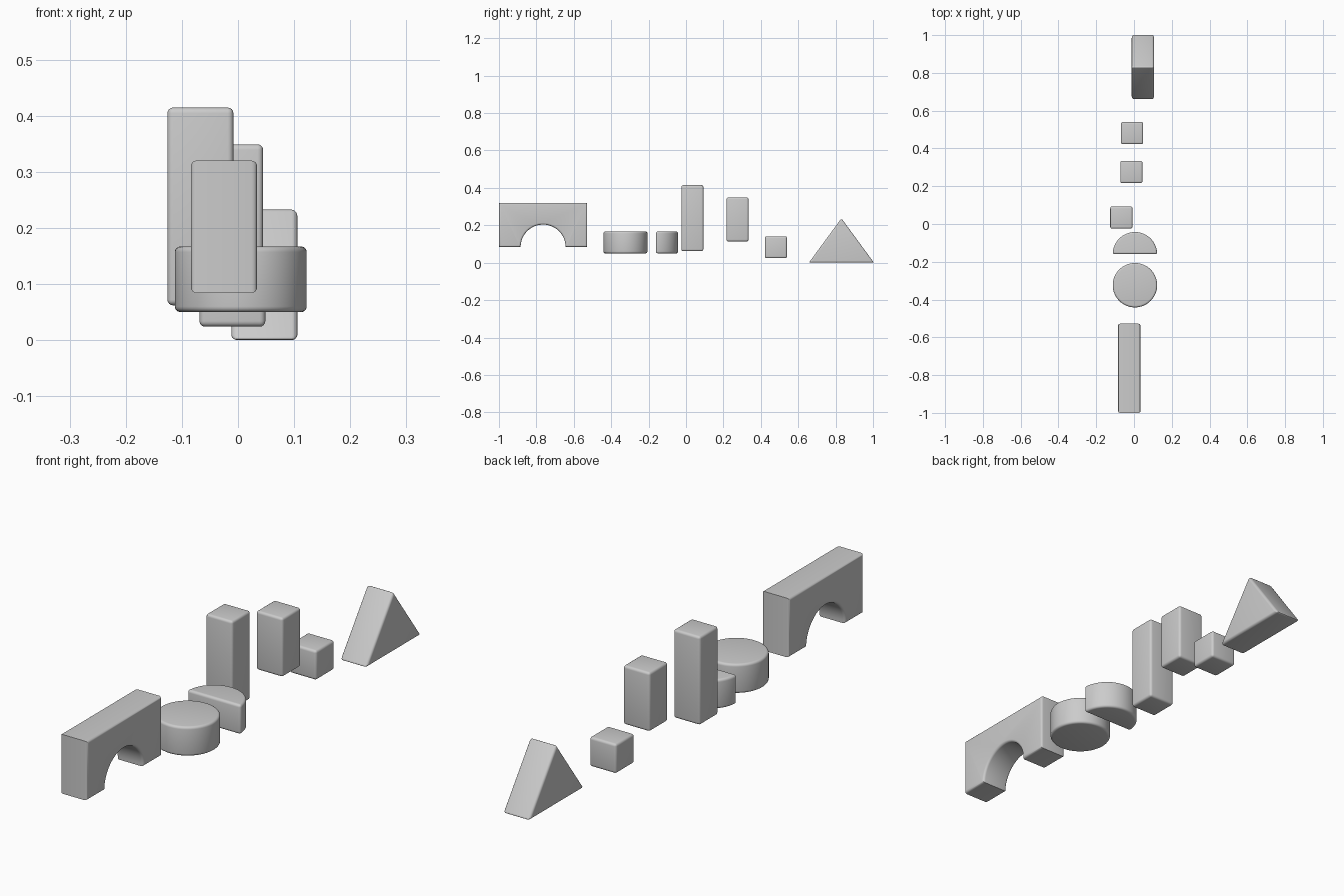
import bpy, bmesh
from math import sin, cos, pi, radians
from mathutils import Vector

if "Cube" in bpy.data.objects:
    bpy.data.objects.remove(bpy.data.objects["Cube"])

BEVEL = 0.010
U = 0.1175  # block module


def block(name, pts, axis, lo, hi, rims_only=False):
    """Extrude a 2D profile along x (points y,z) or z (points x,y) and round its edges."""
    def place(p, d):
        return (d, p[0], p[1]) if axis == 'x' else (p[0], p[1], d)

    bm = bmesh.new()
    face = bm.faces.new([bm.verts.new(place(p, lo)) for p in pts])
    ext = bmesh.ops.extrude_face_region(bm, geom=[face])
    move = Vector((hi - lo, 0, 0)) if axis == 'x' else Vector((0, 0, hi - lo))
    bmesh.ops.translate(bm, vec=move,
                        verts=[g for g in ext['geom'] if isinstance(g, bmesh.types.BMVert)])
    bmesh.ops.recalc_face_normals(bm, faces=bm.faces[:])
    edges = []
    for e in bm.edges:
        d = (e.verts[0].co - e.verts[1].co).normalized()
        across = abs(d.dot(move.normalized())) > 0.9
        if e.calc_face_angle(0) > radians(30) and not (rims_only and across):
            edges.append(e)
    bmesh.ops.bevel(bm, geom=edges, offset=BEVEL, offset_type='OFFSET',
                    segments=4, profile=0.5, affect='EDGES', clamp_overlap=True)
    bmesh.ops.recalc_face_normals(bm, faces=bm.faces[:])
    me = bpy.data.meshes.new(name)
    bm.to_mesh(me)
    bm.free()
    ob = bpy.data.objects.new(name, me)
    bpy.context.collection.objects.link(ob)
    bpy.ops.object.select_all(action='DESELECT')
    ob.select_set(True)
    bpy.context.view_layer.objects.active = ob
    bpy.ops.object.shade_smooth_by_angle(angle=radians(35))
    return ob


def box(name, x, y, z, height):
    h = U / 2
    pts = [(x - h, y - h), (x + h, y - h), (x + h, y + h), (x - h, y + h)]
    return block(name, pts, 'z', z, z + height)


def arc(cx, cy, r, a0, a1, n, close=False):
    return [(cx + r * cos(a0 + (a1 - a0) * i / n), cy + r * sin(a0 + (a1 - a0) * i / n))
            for i in range(n if close else n + 1)]


# arch bridge: rectangle with a half-round opening
y0, y1, z0, z1 = -1.0, -0.528, 0.084, 0.320
arch = [(y0, z0), (y0, z1), (y1, z1), (y1, z0)]
arch += arc((y0 + y1) / 2, z0, 0.120, 0, pi, 32)
block("arch_block", arch, 'x', -0.084, 0.034, rims_only=True)

# round and half-round blocks
block("cylinder_block", arc(0.005, -0.324, U, 0, 2 * pi, 64, True), 'z', 0.050, 0.167)
block("half_cylinder_block", arc(0.005, -0.160, U, 0, pi, 32), 'z', 0.050, 0.167)

# square blocks, three / two / one module tall
box("tall_block", -0.067, 0.034, 0.062, 3 * U)
box("medium_block", -0.014, 0.275, 0.114, 2 * U)
box("cube_block", -0.010, 0.481, 0.024, U)

# triangular roof block
block("triangle_block", [(0.657, 0), (1.005, 0), (0.831, 0.237)], 'x', -0.012, 0.106)
